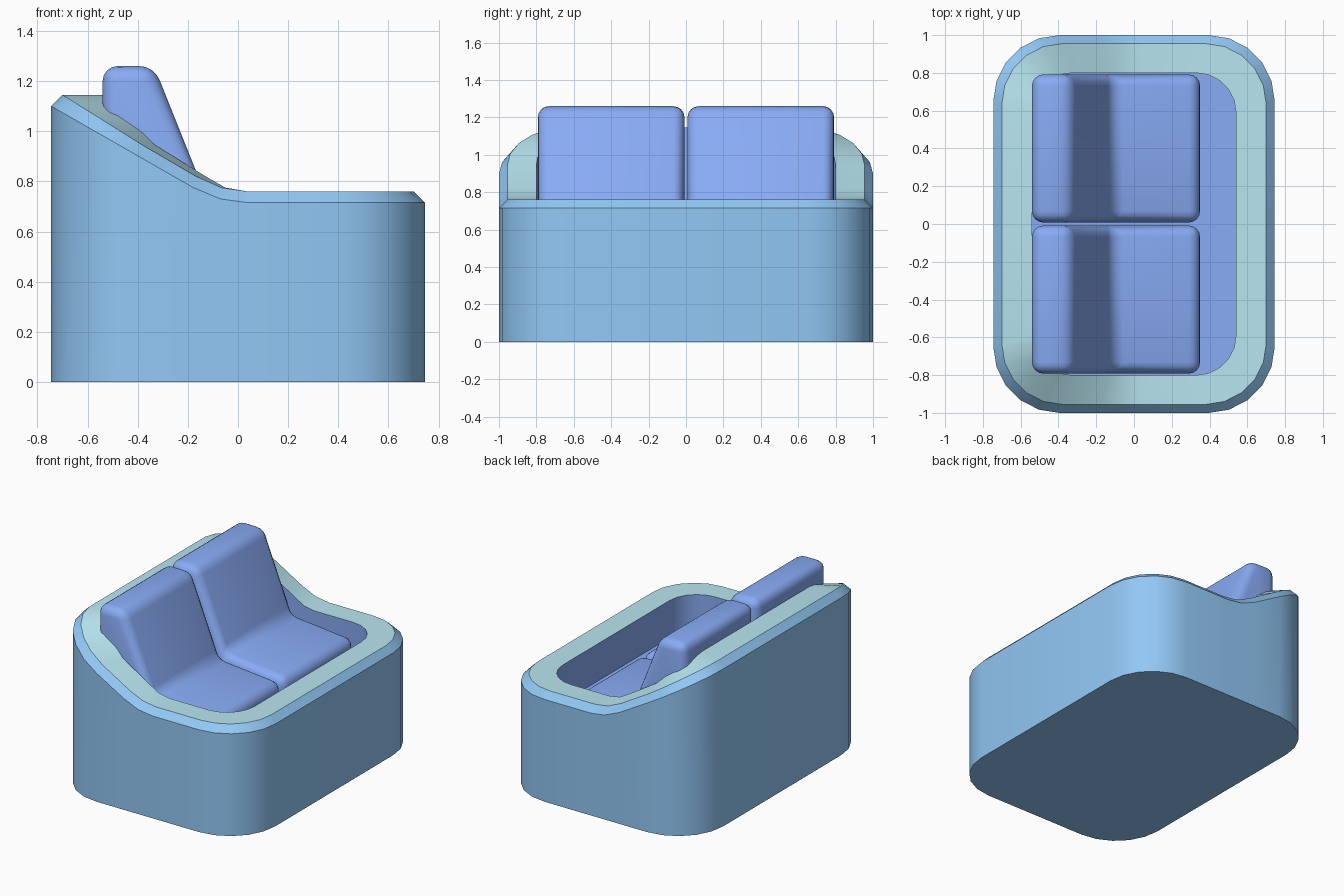
import bpy, bmesh, math

if "Cube" in bpy.data.objects:
    bpy.data.objects.remove(bpy.data.objects["Cube"])


def material(name, rgb):
    m = bpy.data.materials.new(name)
    m.diffuse_color = (*rgb, 1)
    m.use_nodes = True
    m.node_tree.nodes["Principled BSDF"].inputs["Base Color"].default_value = m.diffuse_color
    return m


BODY = material("body_blue", (0.29, 0.58, 0.92))
RIM = material("rim_aqua", (0.48, 0.79, 0.88))
SEAT = material("cushion_blue", (0.25, 0.41, 0.92))


def finish(name, bm, mat):
    bmesh.ops.recalc_face_normals(bm, faces=bm.faces)
    me = bpy.data.meshes.new(name)
    bm.to_mesh(me)
    bm.free()
    me.materials.append(mat)
    ob = bpy.data.objects.new(name, me)
    bpy.context.collection.objects.link(ob)
    bpy.ops.object.select_all(action='DESELECT')
    ob.select_set(True)
    bpy.context.view_layer.objects.active = ob
    bpy.ops.object.shade_smooth_by_angle(angle=math.radians(30))
    return ob


HX, HY, SEGS = 0.745, 1.0, 5
SIDE_X = (-0.18, -0.07, 0.04)      # where the swept side line bends


def outline(hx, hy, r):
    """Rounded rectangle with extra points along both long bends."""
    pts = []
    for sx, sy, a0 in ((1, 1, 0), (-1, 1, 90), (-1, -1, 180), (1, -1, 270)):
        for i in range(SEGS + 1):
            a = math.radians(a0 + 90 * i / SEGS)
            pts.append((sx * (hx - r) + r * math.cos(a), sy * (hy - r) + r * math.sin(a)))
        if a0 == 0:
            pts += [(x * hx / HX, hy) for x in reversed(SIDE_X)]
        if a0 == 180:
            pts += [(x * hx / HX, -hy) for x in SIDE_X]
    return pts


def side_height(x):
    line = [(-HX, 1.10), (-0.18, 0.776), (-0.07, 0.73), (0.04, 0.715), (HX, 0.715)]
    for (x0, z0), (x1, z1) in zip(line, line[1:]):
        if x <= x1 + 1e-6:
            return z0 + (z1 - z0) * (x - x0) / (x1 - x0)
    return 0.715


def loft(name, rings, mat, cap=None):
    bm = bmesh.new()
    vs = [[bm.verts.new(p) for p in ring] for ring in rings]
    n = len(vs[0])
    for a, b in zip(vs, vs[1:]):
        for i in range(n):
            bm.faces.new((a[i], a[(i + 1) % n], b[(i + 1) % n], b[i]))
    if cap is not None:
        bm.faces.new(vs[cap])
    return finish(name, bm, mat)


def ring(pts, zs):
    return [(x, y, z) for (x, y), z in zip(pts, zs)]


outer = outline(HX, HY, 0.35)
edge = outline(0.70, 0.955, 0.32)
inner = outline(0.54, 0.80, 0.21)
wall_z = [side_height(x) for x, y in outer]
rim_z = [z + 0.045 for z in wall_z]
n = len(outer)

# tub wall with chamfered top, sloping rim, and recessed well
loft("tub_body", [ring(outer, [0] * n), ring(outer, wall_z), ring(edge, rim_z)], BODY, 0)
loft("top_rim", [ring(edge, rim_z), ring(inner, rim_z)], RIM)
well = loft("seat_well", [ring(inner, rim_z), ring(inner, [0.5] * n)], SEAT, 1)
well.data.flip_normals()

# two L-shaped cushions: seat and leaning backrest in one piece
PROFILE = [(-0.54, 0.5), (0.35, 0.5), (0.35, 0.665), (-0.115, 0.71), (-0.335, 1.26), (-0.54, 1.26)]
for side, name in ((-1, "near_cushion"), (1, "far_cushion")):
    bm = bmesh.new()
    face = bm.faces.new([bm.verts.new((x, side * 0.4 - 0.392, z)) for x, z in PROFILE])
    ext = bmesh.ops.extrude_face_region(bm, geom=[face])["geom"]
    bmesh.ops.translate(bm, vec=(0, 0.784, 0),
                        verts=[v for v in ext if isinstance(v, bmesh.types.BMVert)])
    bmesh.ops.recalc_face_normals(bm, faces=bm.faces)
    bmesh.ops.bevel(bm, geom=bm.edges[:], offset=0.06, segments=4, profile=0.5,
                    affect='EDGES', clamp_overlap=True)
    finish(name, bm, SEAT)
